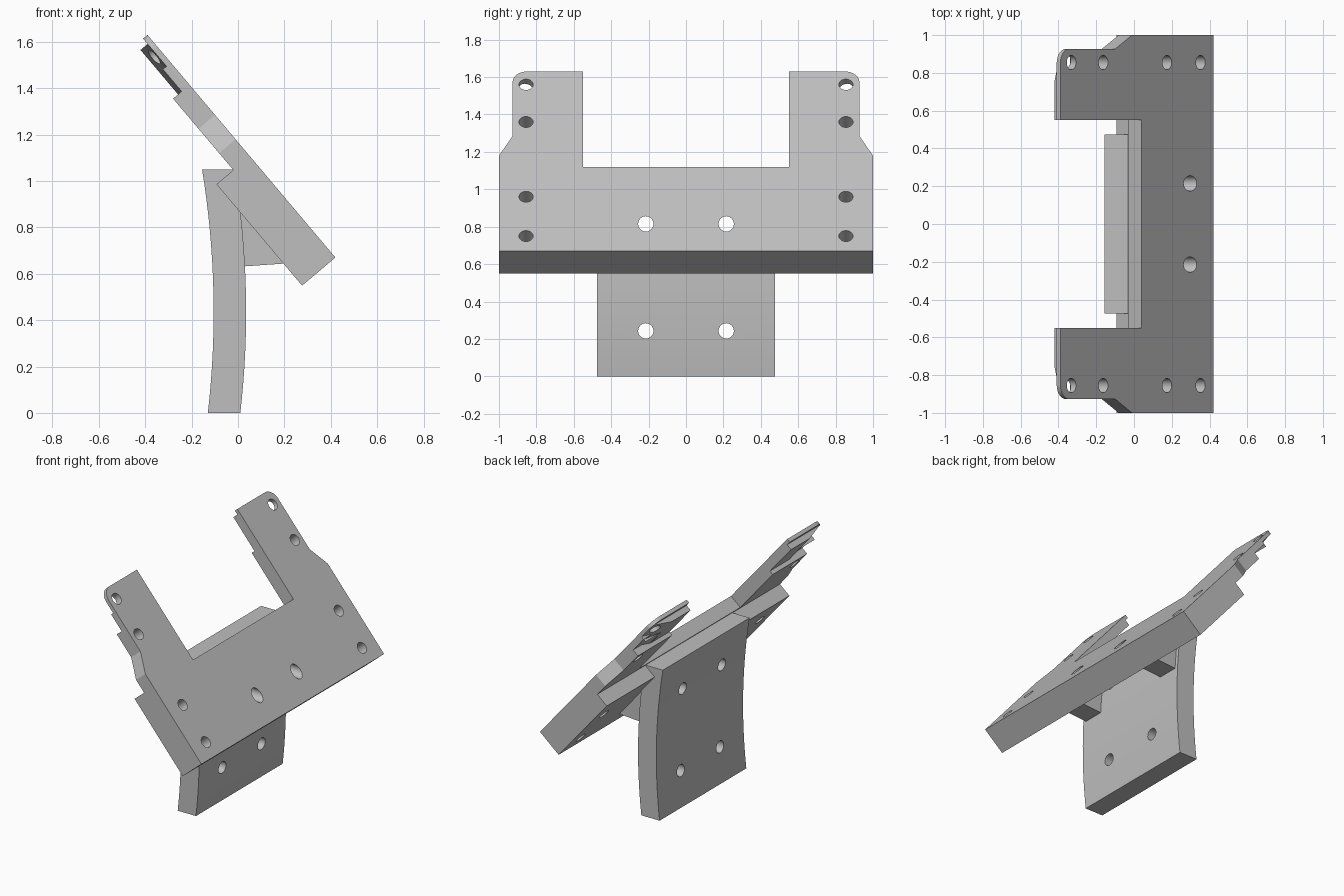
import bpy, bmesh, math
from mathutils import Vector

cube = bpy.data.objects.get("Cube")
if cube:
    bpy.data.objects.remove(cube, do_unlink=True)

grey = bpy.data.materials.new("plain grey")
grey.use_nodes = True
grey.diffuse_color = (0.52, 0.52, 0.52, 1)
grey.node_tree.nodes["Principled BSDF"].inputs["Base Color"].default_value = (0.52, 0.52, 0.52, 1)

# Tilted plate frame: u runs up the slope, v runs down into the thickness
ORIGIN = Vector((0.42, 0, 0.67))
UP = Vector((-0.645, 0, 0.764)).normalized()
DOWN = Vector((-UP.z, 0, UP.x))


def tilted(u, y, v):
    return ORIGIN + UP * u + Vector((0, y, 0)) + DOWN * v


def upright(x, y, z):
    return Vector((x, y, z))


def prism(name, points, lo, hi, place):
    """Extrude a 2D profile between lo and hi; place(a, b, t) gives the 3D point."""
    bm = bmesh.new()
    rings = [[bm.verts.new(place(a, b, t)) for a, b in points] for t in (lo, hi)]
    bm.faces.new(rings[0])
    bm.faces.new(rings[1])
    n = len(points)
    for i in range(n):
        j = (i + 1) % n
        bm.faces.new((rings[0][i], rings[0][j], rings[1][j], rings[1][i]))
    bmesh.ops.recalc_face_normals(bm, faces=bm.faces)
    mesh = bpy.data.meshes.new(name)
    bm.to_mesh(mesh)
    bm.free()
    mesh.materials.append(grey)
    obj = bpy.data.objects.new(name, mesh)
    bpy.context.collection.objects.link(obj)
    return obj


def carve(target, cutter, operation="DIFFERENCE"):
    bpy.context.view_layer.update()
    cutter.hide_render = True
    mod = target.modifiers.new("cut", "BOOLEAN")
    mod.operation = operation
    mod.solver = "EXACT"
    mod.object = cutter
    bpy.context.view_layer.objects.active = target
    bpy.ops.object.modifier_apply(modifier=mod.name)
    bpy.data.objects.remove(cutter, do_unlink=True)


def circle(a, b, radius=0.038, sides=24):
    return [(a + radius * math.cos(2 * math.pi * i / sides),
             b + radius * math.sin(2 * math.pi * i / sides)) for i in range(sides)]


def shade(obj):
    bpy.ops.object.select_all(action="DESELECT")
    obj.select_set(True)
    bpy.context.view_layer.objects.active = obj
    bpy.ops.object.shade_smooth_by_angle(angle=math.radians(25))


# Stepped plate: thick base, thinner arms, stepped tips
steps = [(0, 0), (1.256, 0), (1.256, 0.025), (1.226, 0.025), (1.226, 0.065),
         (0.975, 0.065), (0.975, 0.093), (0.572, 0.093), (0.572, 0.188), (0, 0.188)]
plate = prism("fork_plate", steps, -1, 1, lambda u, v, y: tilted(u, y, v))

# Fork outline with rounded outer corners
R = 0.075
half = [(-0.2, 1.1), (0.3, 1.1), (0.3, 1.0), (0.667, 1.0), (0.805, 0.927)]
half[:3] = [(-0.2, 1.0)]
half += [(1.256 - R + R * math.sin(a), 0.927 - R + R * math.cos(a))
         for a in (math.pi / 2 * i / 8 for i in range(9))]
half += [(1.256, 0.55), (0.589, 0.55)]
outline = half + [(u, -y) for u, y in reversed(half)]
carve(plate, prism("outline_helper", outline, -0.1, 0.3, tilted), "INTERSECT")

# Relief under the arm tips, beside the inner ribs
upper_relief = [(0.76, 0.2), (0.76, 0.064), (0.91, 0.025), (1.1, 0.025), (1.1, 0.2)]
lower_relief = [(0.76, 0.2), (0.76, 0.064), (0.83, 0.045), (1.1, 0.045), (1.1, 0.2)]
for side in (-1, 1):
    for relief, lo, hi in ((upper_relief, 1.1, 1.3), (lower_relief, 0.975, 1.1)):
        carve(plate, prism("relief_helper", [(side * y, v) for y, v in relief],
                           lo, hi, lambda y, v, u: tilted(u, y, v)))

# Curved bracket profile
ZC, RAD = 0.435, 3.78


def bow(x_max, z):
    return (x_max - (z - ZC) ** 2 / (2 * RAD), z)


levels = [1.05 * i / 16 for i in range(17)]
profile = [bow(-0.105, z) for z in levels] + [bow(0.035, z) for z in reversed(levels)]
bracket = prism("curved_bracket", profile, -0.475, 0.475, lambda x, z, y: upright(x, y, z))

# Screw holes square to the plate, and level holes through plate and bracket
for side in (-1, 1):
    for u in (0.105, 0.38, 0.903, 1.165):
        carve(plate, prism("hole_helper", circle(u, side * 0.855), -0.1, 0.3, tilted))
    for target, z in ((plate, 0.815), (bracket, 0.815), (bracket, 0.243)):
        carve(target, prism("hole_helper", circle(side * 0.215, z, 0.041), -0.6, 0.7,
                            lambda y, z, x: upright(x, y, z)))

# Support blocks between bracket and plate
for name, lo in (("left_support_block", 0.3), ("right_support_block", -0.45)):
    prism(name, [(0.0, 0.63), (0.215, 0.645), (0.0, 0.9)], lo, lo + 0.15,
          lambda x, z, y: upright(x, y, z))

shade(plate)
shade(bracket)
